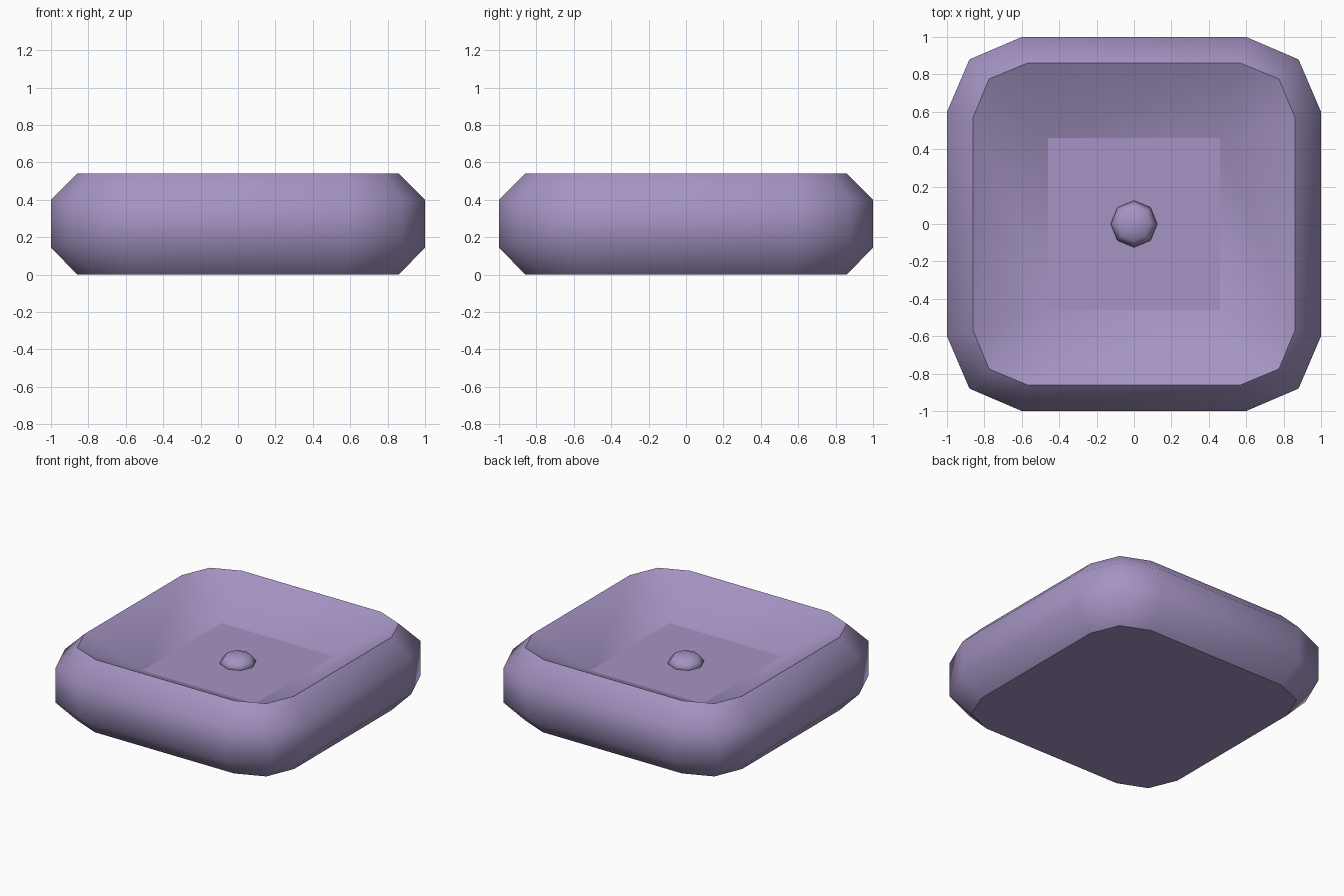
import bpy, bmesh

cube = bpy.data.objects.get("Cube")
if cube:
    bpy.data.objects.remove(cube, do_unlink=True)

mat = bpy.data.materials.new("dusty_lavender")
mat.use_nodes = True
colour = (0.376, 0.296, 0.546, 1)
mat.diffuse_color = colour
mat.node_tree.nodes["Principled BSDF"].inputs["Base Color"].default_value = colour

FLOOR_Z, FLOOR_HALF = 0.335, 0.46
QUARTERS = [(1, 0, 0, 1), (0, -1, 1, 0), (-1, 0, 0, -1), (0, 1, -1, 0)]


def ring(bm, points, z):
    """Repeat the corner points in all four quarters, anticlockwise."""
    return [bm.verts.new((a * x + b * y, c * x + d * y, z))
            for a, b, c, d in QUARTERS for x, y in points]


def corner(side, straight, diagonal):
    return [(side, straight), (diagonal, diagonal), (straight, side)]


# Cushion-shaped basin: outer rings from the base up to the rim
bm = bmesh.new()
wide, narrow = corner(1, 0.6, 0.88), corner(0.86, 0.57, 0.775)
rings = [ring(bm, p, z) for p, z in
         ((narrow, 0), (wide, 0.145), (wide, 0.4), (narrow, 0.54))]
for low, high in zip(rings, rings[1:]):
    for i in range(12):
        j = (i + 1) % 12
        bm.faces.new((low[i], low[j], high[j], high[i]))
base = bm.faces.new(rings[0][::-1])

# Sloping inner walls down to a square floor
rim = rings[-1]
floor = ring(bm, [(FLOOR_HALF, FLOOR_HALF)], FLOOR_Z)
for q in range(4):
    n = (q + 1) % 4
    a, b, c = rim[3 * q:3 * q + 3]
    bm.faces.new((a, b, floor[q]))
    bm.faces.new((b, c, floor[q]))
    bm.faces.new((c, rim[3 * n], floor[n], floor[q]))
bottom = bm.faces.new(floor)

# Smooth sides, crisp rim, base and floor outlines
for f in bm.faces:
    f.smooth = f not in (base, bottom)
rim_set = set(rim)
for e in bm.edges:
    if base in e.link_faces or bottom in e.link_faces or set(e.verts) <= rim_set:
        e.smooth = False
mesh = bpy.data.meshes.new("basin")
bm.to_mesh(mesh)
bm.free()
mesh.materials.append(mat)
basin = bpy.data.objects.new("basin", mesh)
bpy.context.collection.objects.link(basin)

# Low rounded button in the middle of the floor
bpy.ops.mesh.primitive_uv_sphere_add(segments=8, ring_count=4, radius=0.125,
                                     location=(0, 0, FLOOR_Z + 0.01))
button = bpy.context.object
button.name = "centre_button"
button.scale.z = 0.52
bpy.ops.object.shade_smooth()
button.data.materials.append(mat)
